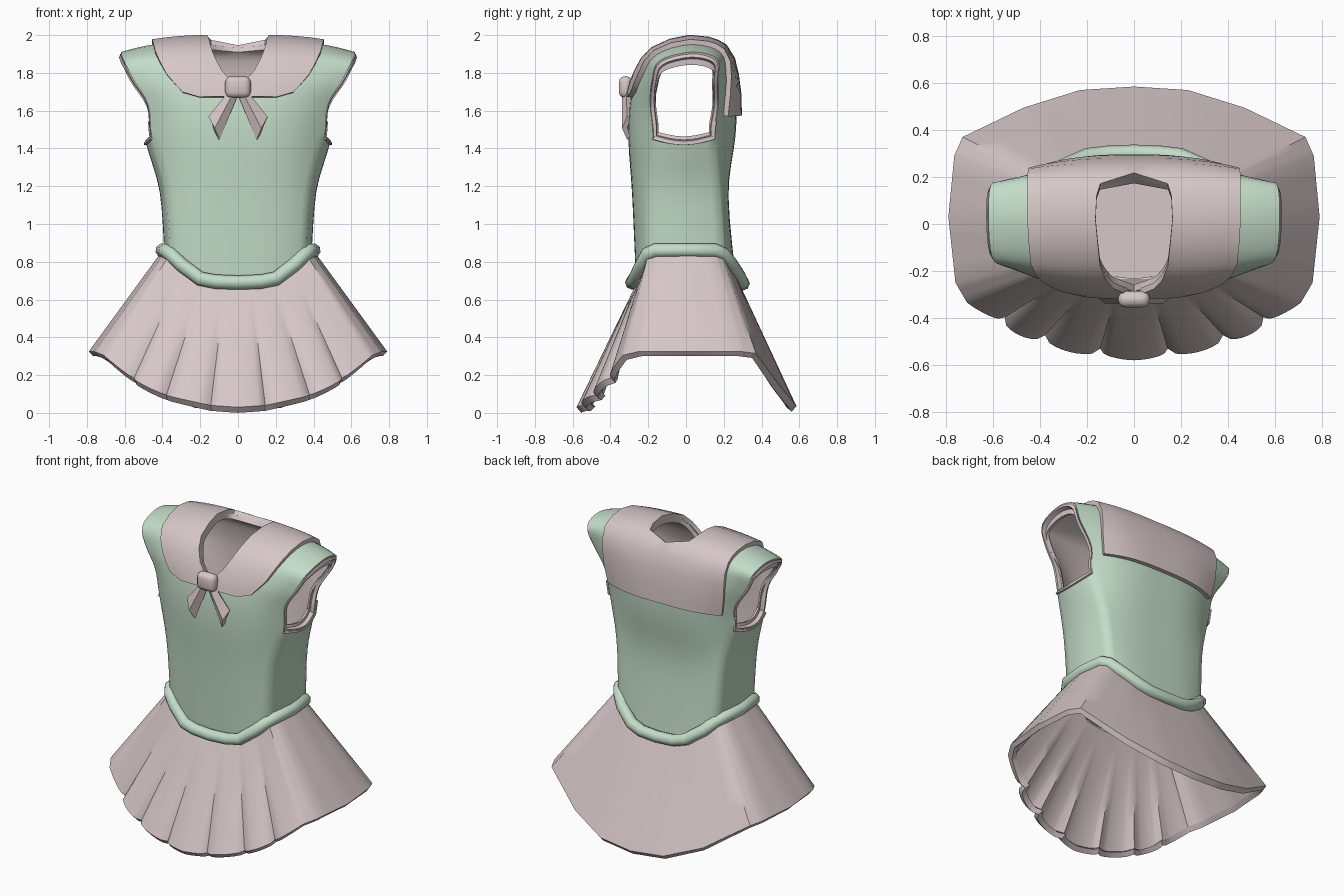
import bpy, bmesh, math
from mathutils import Vector

if "Cube" in bpy.data.objects:
    bpy.data.objects.remove(bpy.data.objects["Cube"])


def material(name, rgb):
    m = bpy.data.materials.new(name)
    m.diffuse_color = (*rgb, 1)
    m.use_nodes = True
    m.node_tree.nodes["Principled BSDF"].inputs["Base Color"].default_value = m.diffuse_color
    return m


GREEN = material("soft_green", (0.55, 0.72, 0.58))
PINK = material("dusty_pink", (0.68, 0.575, 0.575))


def finish(ob, mats, angle=40):
    for m in mats:
        ob.data.materials.append(m)
    bpy.ops.object.select_all(action='DESELECT')
    ob.select_set(True)
    bpy.context.view_layer.objects.active = ob
    bpy.ops.object.convert(target='MESH')
    bpy.ops.object.shade_smooth_by_angle(angle=math.radians(angle))


def sheet(name, grids, mats, thick, offset=-1, inner=0, angle=40):
    """Right half from point grids, mirrored and thickened."""
    bm = bmesh.new()
    for g in grids:
        vs = [[bm.verts.new(p) for p in row] for row in g]
        for a, b in zip(vs, vs[1:]):
            for j in range(len(a) - 1):
                bm.faces.new((a[j], a[j + 1], b[j + 1], b[j]))
    bmesh.ops.remove_doubles(bm, verts=bm.verts, dist=1e-4)
    me = bpy.data.meshes.new(name)
    bm.to_mesh(me)
    bm.free()
    ob = bpy.data.objects.new(name, me)
    bpy.context.collection.objects.link(ob)
    mir = ob.modifiers.new("mirror", 'MIRROR')
    mir.merge_threshold = 0.001
    sol = ob.modifiers.new("thickness", 'SOLIDIFY')
    sol.thickness, sol.offset = thick, offset
    sol.material_offset = sol.material_offset_rim = inner
    finish(ob, mats, angle)
    return ob


def tube(name, pts, radius, mat):
    cu = bpy.data.curves.new(name, 'CURVE')
    cu.dimensions = '3D'
    cu.bevel_depth, cu.bevel_resolution = radius, 2
    sp = cu.splines.new('POLY')
    sp.points.add(len(pts) - 1)
    for q, p in zip(sp.points, pts):
        q.co = (*p, 1)
    sp.use_cyclic_u = True
    ob = bpy.data.objects.new(name, cu)
    bpy.context.collection.objects.link(ob)
    finish(ob, [mat], 60)


def spline(table, t):
    """Catmull-Rom through table rows."""
    n = len(table) - 1
    i = min(int(t), n - 1)
    f = t - i
    a, b, c, d = (table[max(0, min(n, i + k))] for k in (-1, 0, 1, 2))
    return [0.5 * (2 * q + (r - p) * f + (2 * p - 5 * q + 4 * r - s) * f * f
                   + (3 * q - p - 3 * r + s) * f ** 3) for p, q, r, s in zip(a, b, c, d)]


# Torso path, up the front, over the shoulder, down the back:
# half width, y centre, y edge, z centre, z edge
TORSO = [(.36, -.265, -.20, .70, .85), (.385, -.285, -.20, 1.15, 1.18), (.455, -.305, -.175, 1.45, 1.45),
         (.475, -.295, -.19, 1.65, 1.63), (.55, -.25, -.18, 1.80, 1.76), (.605, -.165, -.14, 1.915, 1.865),
         (.62, .02, .03, 1.975, 1.91), (.61, .195, .165, 1.93, 1.875), (.565, .252, .17, 1.79, 1.77),
         (.475, .268, .17, 1.62, 1.62), (.455, .26, .15, 1.45, 1.45), (.385, .225, .18, 1.15, 1.18),
         (.36, .265, .20, .70, .85)]


def torso(t, x=None):
    w, yc, ye, zc, ze = spline(TORSO, t)
    x = w if x is None else x
    k = (x / w) ** 3
    return Vector((x, yc + (ye - yc) * k, zc + (ze - zc) * k))


def interp(keys, t):
    for (a, p), (b, q) in zip(keys, keys[1:]):
        if a <= t <= b:
            return p + (q - p) * (t - a) / (b - a)
    return 0


# Bodice with neck opening and open armholes
NECK = [(3.25, 0), (3.5, .03), (4, .095), (4.5, .122), (5, .145), (6, .165), (6.5, .16), (6.75, .145), (7, 0)]
rows = []
for i in range(49):
    t = i / 4
    x0, w = interp(NECK, t), spline(TORSO, t)[0]
    rows.append([torso(t, x0 + (w - x0) * j / 10) for j in range(11)])
side = []
for i in range(9):
    t = i / 4
    row = []
    for j in range(9):
        p = torso(t).lerp(torso(12 - t), j / 8)
        s = math.sin(math.pi * j / 8)
        row.append(p + Vector((.03 * s, 0, -.03 * s * (i / 8) ** 2)))
    side.append(row)
sheet("bodice", [rows, side], [GREEN, PINK], .03, -1, 1, 60)

# Armhole trims: bands running from the edge into the opening
loop = [torso(2 + i / 4) for i in range(33)] + side[-1][-2:0:-1]
loop.append(loop[0])
trim = []
for dx, sy, sz in ((.006, 1.02, 1.01), (.006, .93, .94), (-.025, .9, .9), (-.03, .84, .78)):
    trim.append([Vector((p.x + dx, -.01 + (p.y + .01) * sy, 1.61 + (p.z - 1.61) * sz)) for p in loop])
sheet("armhole_trims", [trim[1:]], [PINK], .018, 0)
low = [[p for p in r[30:41]] for r in trim[:2]]
sheet("underarm_trims", [low], [PINK], .012, 0)

# Sailor collar lying on the bodice: path position, inner x, outer x
COLLAR = [(3.12, .02, .2), (3.3, .02, .29), (3.6, .03, .33), (4, .085, .375), (4.5, .12, .41),
          (5, .143, .435), (5.5, .153, .445), (6, .163, .45), (6.5, .158, .45), (6.75, .143, .45),
          (7, 0, .45), (7.5, 0, .445), (8, 0, .44), (8.6, 0, .43), (9.3, 0, .41)]
sheet("sailor_collar", [[[torso(t, a + (b - a) * j / 8) for j in range(9)] for t, a, b in COLLAR]],
      [PINK], .028, 1)

# Bow knot
bpy.ops.mesh.primitive_cube_add(size=1, location=(0, -.32, 1.725))
knot = bpy.context.object
knot.name = "bow_knot"
knot.scale = (.135, .07, .115)
bpy.ops.object.transform_apply(location=False, scale=True)
bv = knot.modifiers.new("round", 'BEVEL')
bv.width, bv.segments = .032, 3
finish(knot, [PINK], 60)

# Bow tails
sheet("bow_tails", [[[(.005, -.305, 1.69), (.105, -.30, 1.45)],
                     [(.03, -.325, 1.69), (.127, -.325, 1.508)],
                     [(.05, -.305, 1.69), (.15, -.30, 1.565)]][::-1]], [PINK], .028, 0, 0, 25)

# Dipped belt roll
half = [(.12, -.28, .695), (.2, -.27, .71), (.3, -.235, .785), (.355, -.205, .84), (.385, -.16, .86),
        (.40, 0, .86), (.385, .15, .86), (.355, .195, .84), (.3, .24, .785), (.2, .285, .715), (.12, .295, .69)]
belt = [(0, -.285, .69)] + half + [(0, .30, .685)] + [(-x, y, z) for x, y, z in reversed(half)]
tube("belt", belt, .038, GREEN)

# Skirt: waist and hem points from front centre round to back centre
WAIST = [(0, -.26, .69), (.065, -.26, .69), (.18, -.25, .70), (.28, -.22, .77), (.36, -.20, .84), (.38, -.15, .86),
         (.40, 0, .86), (.38, .15, .86), (.36, .19, .84), (.25, .255, .74), (.12, .28, .69), (0, .285, .68)]
HEM = [(0, -.58, .03), (.15, -.575, .04), (.395, -.515, .095), (.575, -.435, .185), (.71, -.335, .305),
       (.76, -.25, .325), (.79, .03, .325), (.765, .29, .325), (.73, .37, .315), (.47, .495, .145),
       (.23, .57, .055), (0, .585, .035)]
columns = []
for i in range(11):
    n = 8 if i < 4 else 3
    for j in range(n + (i == 10)):
        f = j / n
        a = Vector(WAIST[i]).lerp(Vector(WAIST[i + 1]), f)
        b = Vector(HEM[i]).lerp(Vector(HEM[i + 1]), f)
        g = 0
        if i < 4:   # pleat groove depth, none at front centre and side corner
            ph = .5 + f / 2 if i == 0 else (f / 2 if i == 3 else f)
            g = 1 - abs(math.sin(math.pi * ph)) ** .45
        columns.append((a, b, g))
skirt = []
for s in (1.045, 1, .97, .85, .7, .55, .4, .25, .12, 0):
    row = []
    for a, b, g in columns:
        p = a.lerp(b, s)
        r = Vector((p.x * .5, p.y, 0)).normalized()
        depth = .045 * g * max(0, min(s, 1) - .15) / .85 + (.04 if s > 1 else 0)
        q = p - r * depth
        if abs(p.x) < 1e-6:
            q.x = 0
        row.append(q)
    skirt.append(row)
sheet("pleated_skirt", [skirt], [PINK], .035, -1, 0, 42)

# Lining closing the waist inside
bpy.ops.mesh.primitive_cylinder_add(vertices=16, radius=1, depth=1, location=(0, 0, .82))
lining = bpy.context.object
lining.name = "waist_lining"
lining.scale = (.36, .235, .02)
finish(lining, [PINK])
